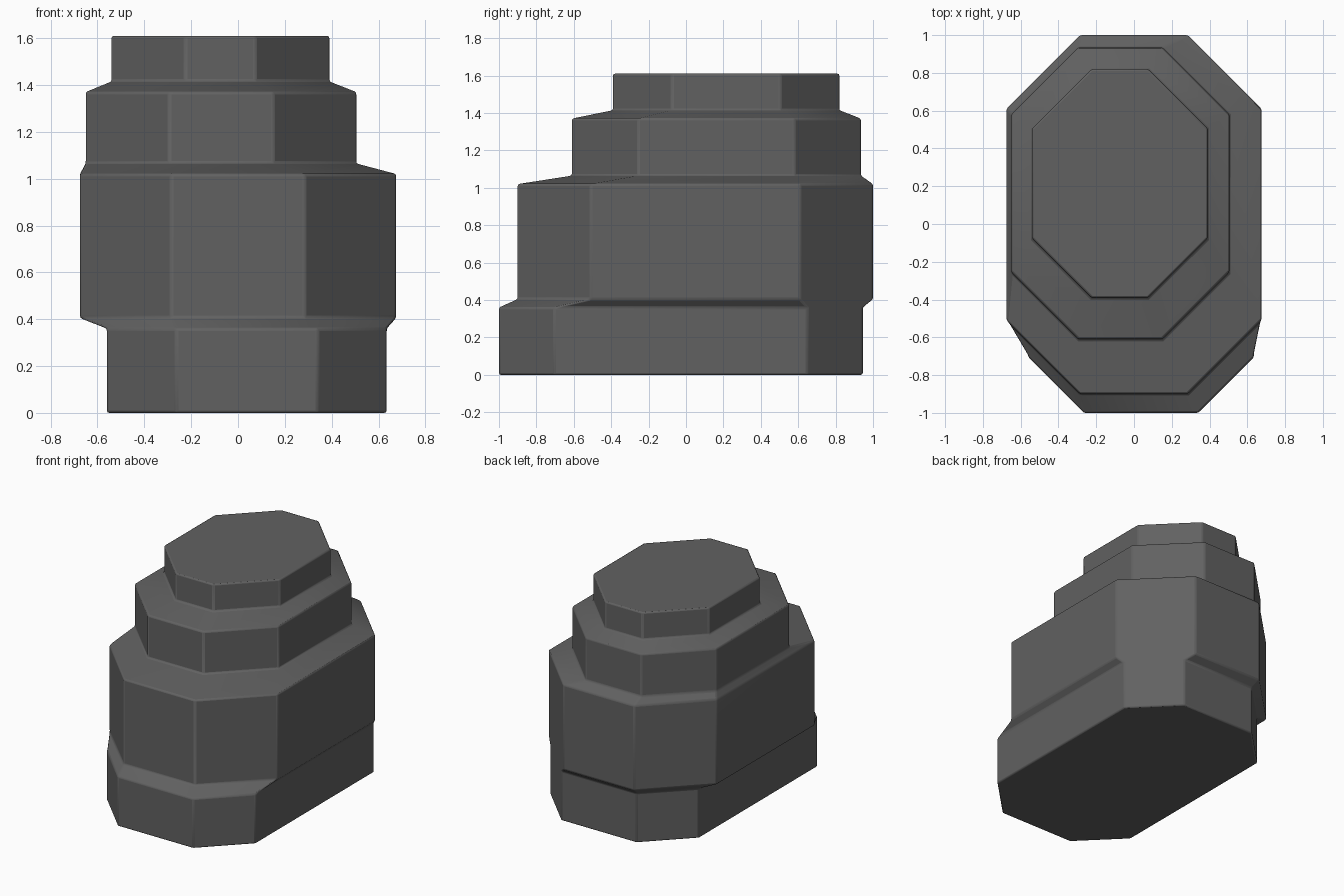
import bpy
import bmesh
import math

cube = bpy.data.objects.get("Cube")
if cube:
    bpy.data.objects.remove(cube, do_unlink=True)

# Single dark grey material
grey = bpy.data.materials.new("dark grey")
grey.use_nodes = True
colour = (0.12, 0.12, 0.12, 1)
grey.diffuse_color = colour
grey.node_tree.nodes["Principled BSDF"].inputs["Base Color"].default_value = colour


def octagon(x0, x1, y0, y1, cut):
    """Rectangle with its four corners cut at 45 degrees."""
    return [(x0 + cut, y0), (x1 - cut, y0), (x1, y0 + cut), (x1, y1 - cut),
            (x1 - cut, y1), (x0 + cut, y1), (x0, y1 - cut), (x0, y0 + cut)]


# Tiers, bottom to top: left, right, front, back, corner cut, base z, top z
tiers = [
    (-0.56, 0.635, -1.0, 0.945, 0.295, 0.0, 0.36),
    (-0.675, 0.675, -0.90, 1.0, 0.39, 0.405, 1.02),
    (-0.65, 0.505, -0.61, 0.935, 0.355, 1.065, 1.37),
    (-0.54, 0.39, -0.39, 0.82, 0.315, 1.415, 1.61),
]

# Tiers joined by sloping ledges into one closed shell
bm = bmesh.new()
rings = []
for *outline, base, top in tiers:
    for z in (base, top):
        rings.append([bm.verts.new((x, y, z)) for x, y in octagon(*outline)])
for low, high in zip(rings, rings[1:]):
    for i in range(8):
        j = (i + 1) % 8
        bm.faces.new((low[i], low[j], high[j], high[i]))
bm.faces.new(rings[0][::-1])
bm.faces.new(rings[-1])
bmesh.ops.recalc_face_normals(bm, faces=bm.faces)

mesh = bpy.data.meshes.new("stepped_tower")
bm.to_mesh(mesh)
bm.free()
tower = bpy.data.objects.new("stepped_tower", mesh)
bpy.context.collection.objects.link(tower)
mesh.materials.append(grey)

# Softened edges
bevel = tower.modifiers.new("soft_edges", "BEVEL")
bevel.width = 0.01
bevel.segments = 2
bevel.limit_method = "ANGLE"
bevel.angle_limit = math.radians(20)

bpy.ops.object.select_all(action="DESELECT")
tower.select_set(True)
bpy.context.view_layer.objects.active = tower
bpy.ops.object.shade_smooth_by_angle(angle=math.radians(30))
